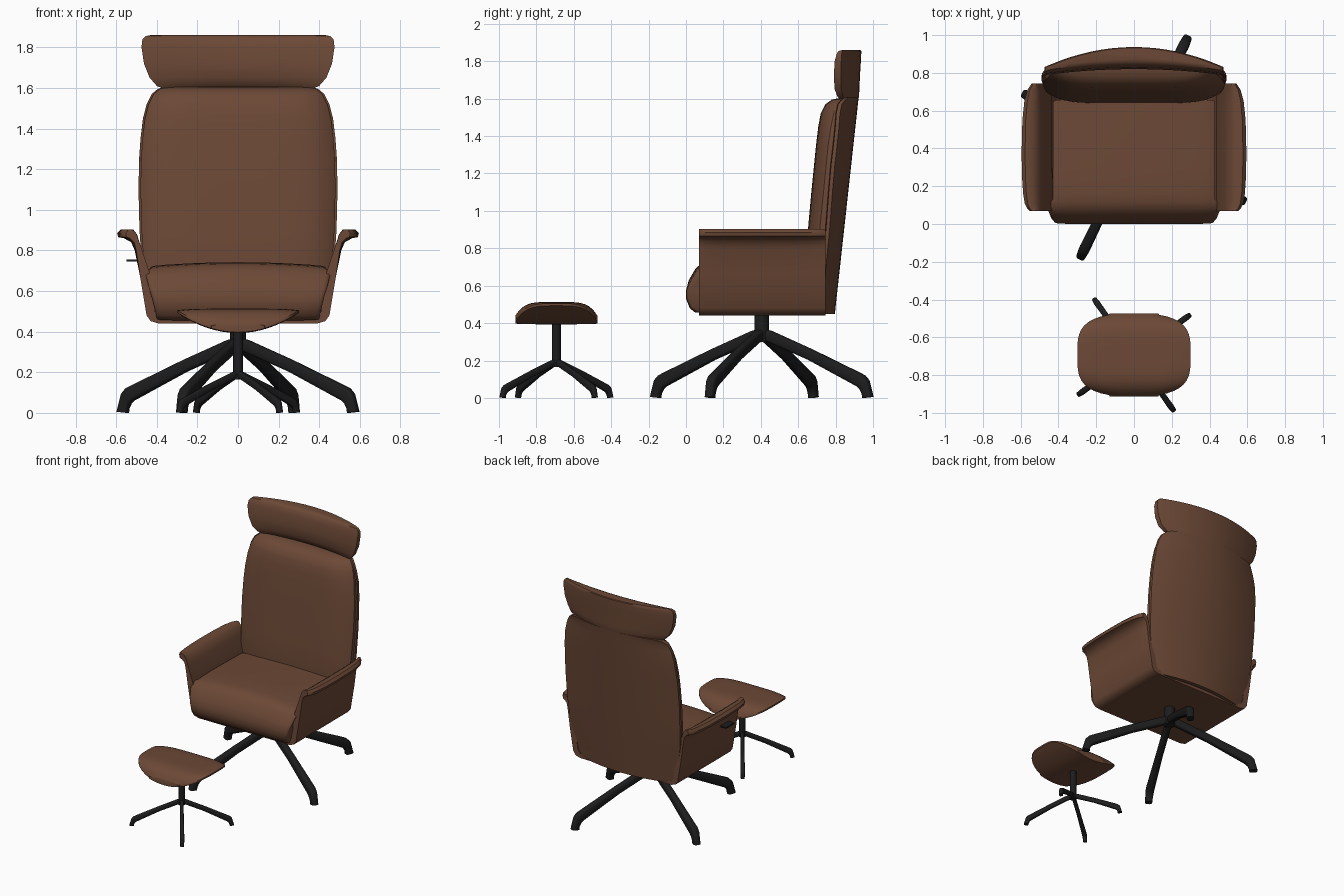
import bpy, bmesh, math
from mathutils import Matrix, Vector

if "Cube" in bpy.data.objects:
    bpy.data.objects.remove(bpy.data.objects["Cube"])


def material(name, rgb):
    m = bpy.data.materials.new(name)
    m.diffuse_color = (*rgb, 1)
    m.use_nodes = True
    m.node_tree.nodes["Principled BSDF"].inputs["Base Color"].default_value = m.diffuse_color
    return m


LEATHER = material("brown leather", (0.15, 0.066, 0.037))
METAL = material("black metal", (0.012, 0.012, 0.013))


def finish(name, bm, mat, angle=40):
    bmesh.ops.recalc_face_normals(bm, faces=bm.faces)
    me = bpy.data.meshes.new(name)
    bm.to_mesh(me)
    bm.free()
    ob = bpy.data.objects.new(name, me)
    bpy.context.collection.objects.link(ob)
    me.materials.append(mat)
    bpy.ops.object.select_all(action='DESELECT')
    ob.select_set(True)
    bpy.context.view_layer.objects.active = ob
    bpy.ops.object.shade_smooth_by_angle(angle=math.radians(angle))
    return ob


def loft(name, loops, mat, angle=40):
    """Skin a row of closed loops and cap both ends."""
    bm = bmesh.new()
    rows = [[bm.verts.new(p) for p in loop] for loop in loops]
    n = len(rows[0])
    for a, b in zip(rows, rows[1:]):
        for i in range(n):
            bm.faces.new((a[i], a[(i + 1) % n], b[(i + 1) % n], b[i]))
    bm.faces.new(rows[0])
    bm.faces.new(rows[-1])
    return finish(name, bm, mat, angle)


def section(w, front, front_edge, rear_edge, rear, p, q=2, n=24):
    """Lens-like cross-section: pairs (across, depth)."""
    us = [math.sin(math.pi / 2 * (2 * i / n - 1)) for i in range(n + 1)]
    a = [(u * w, front + (front_edge - front) * abs(u) ** p) for u in us]
    b = [(u * w, rear + (rear_edge - rear) * abs(u) ** q) for u in reversed(us)]
    return a + b


def upright_pad(name, levels, p):
    loft(name, [[(x, y, z) for x, y in section(*r, p)] for z, *r in levels], LEATHER)


# backrest cushion: height, half width, front, front edge, rear edge, rear
cushion = [
    (.46, .42, .66, .69, .70, .74), (.75, .465, .64, .70, .73, .78),
    (.90, .475, .652, .715, .745, .80), (1.1, .48, .67, .735, .76, .82),
    (1.25, .477, .685, .75, .773, .83), (1.35, .47, .695, .76, .785, .84),
    (1.45, .458, .707, .775, .795, .85), (1.52, .44, .72, .79, .80, .86),
    (1.57, .415, .745, .80, .81, .87), (1.595, .385, .78, .82, .83, .88),
    (1.605, .35, .83, .84, .845, .89)]
upright_pad("backrest_cushion", cushion, 6)

# curved rear shell of the backrest
outline = [(.45, .37, .72), (.462, .40, .715), (.49, .425, .71), (.56, .442, .715)]
outline += [(z, w + .01, e + .003) for z, w, f, fe, e, r in cushion[1:]]
shell = []
for z, w, e in outline:
    rear = .797 + (z - .46) * .11
    shell.append((z, w, rear - .03, e, e + .02, rear))
upright_pad("backrest_shell", shell, 2)

# headrest with forward wings
upright_pad("headrest", [
    (1.592, .36, .87, .83, .84, .92), (1.61, .40, .845, .81, .84, .925),
    (1.65, .435, .825, .795, .83, .927), (1.72, .463, .82, .79, .83, .93),
    (1.80, .475, .83, .795, .83, .935), (1.838, .471, .84, .805, .832, .937),
    (1.855, .455, .855, .815, .835, .937), (1.86, .43, .87, .835, .842, .932)], 2)

# armrest shell: U-shaped profile swept front to back, lip narrowing at the ends
half = [(.39, .44), (.43, .452), (.45, .48), (.48, .66), (.508, .80), (.525, .84),
        (.56, .86), (.588, .865), (.593, .885), (.575, .903), (.54, .902), (.505, .88),
        (.482, .83), (.435, .69), (.41, .50), (.39, .475)]
profile = half + [(-x, z) for x, z in reversed(half)]


def lip(x, f):
    return x if abs(x) < .49 else math.copysign(.49 + (abs(x) - .49) * f, x)


loft("armrest_shell", [[(lip(x, f), y, z) for x, z in profile] for y, f in
     [(.07, .6), (.085, .75), (.11, .86), (.16, .94), (.25, 1.0), (.38, 1.02),
      (.55, .98), (.65, .88), (.71, .72), (.745, .5)]], LEATHER)

# seat cushion: side profile swept across the width
side = [(.66, .735), (.3, .742), (.16, .739), (.12, .734), (.085, .722), (.05, .69),
        (.015, .63), (0, .575), (0, .53), (.02, .48), (.05, .456), (.66, .46)]
loops = []
for u, s in [(-1, .95), (-.985, .975), (-.95, .99), (-.8, 1), (-.5, 1), (-.25, 1), (0, 1),
             (.25, 1), (.5, 1), (.8, 1), (.95, .99), (.985, .975), (1, .95)]:
    loop = []
    for y, z in side:
        w = .40 + .058 * (z - .46) / .26
        if y > .1:
            w = min(w, .43)
        if z > .6:
            z -= .018 * u * u
        loop.append((u * w, .33 + (y - .33) * s, .6 + (z - .6) * s))
    loops.append(loop)
loft("seat_cushion", loops, LEATHER, 50)

# footstool cushion: soft top over a bowed underside, swept front to back
OY = -.693
loops = []
for i in range(25):
    v = math.sin(math.pi / 2 * (i / 12 - 1)) * .999
    w = .30 * (1 - abs(v) ** 3.6) ** (1 / 2.6)
    w = max(w, .13)
    top = .513 - .075 * abs(v) ** 5
    low = .393 + .004 * v * v
    edge = low + .10 * (w / .30) ** 2
    loops.append([(x, OY + .22 * v, z) for x, z in
                  section(w, top, min(edge + .012, top), min(edge, top - .012), low, 5)])
loft("footstool_cushion", loops, LEATHER)


def cylinder(name, r, z0, z1, y, mat):
    bm = bmesh.new()
    bmesh.ops.create_cone(bm, cap_ends=True, segments=28, radius1=r, radius2=r, depth=z1 - z0,
                          matrix=Matrix.Translation((0, y, (z0 + z1) / 2)))
    return finish(name, bm, mat)


# one leg: top (distance, height), bottom (distance, height), half width
LEG = [(0, .375, 0, .31, .024), (.06, .358, .05, .295, .024), (.3, .26, .28, .203, .024),
       (.56, .145, .535, .078, .028), (.61, .122, .572, .06, .029),
       (.635, .095, .588, .045, .028), (.648, .05, .60, .022, .026), (.66, .006, .602, 0, .025)]


def star_base(name, y, first, scale):
    for k in range(4):
        rot = Matrix.Rotation(math.radians(first + 90 * k), 3, 'Z')
        loops = []
        for rt, zt, rb, zb, hw in LEG:
            loop = []
            for i in range(16):
                a = math.tau * i / 16
                c, s = math.cos(a), math.sin(a)
                c = math.copysign(abs(c) ** .6, c)
                t = .5 + .5 * math.copysign(abs(s) ** .6, s)
                p = Vector((rb + (rt - rb) * t, c * hw, zb + (zt - zb) * t))
                loop.append(rot @ p * scale + Vector((0, y, 0)))
            loops.append(loop)
        loft(f"{name}_leg_{k + 1}", loops, METAL, 50)


# swivel bases and posts
star_base("chair", .405, 64, 1)
star_base("footstool", OY, 35.5, .56)
cylinder("chair_post", .04, .30, .45, .405, METAL)
cylinder("footstool_post", .024, .165, .40, OY, METAL)

# recline lever on the left side
bm = bmesh.new()
bmesh.ops.create_cube(bm, size=1, matrix=Matrix.Translation((-.515, .24, .75))
                      @ Matrix.Diagonal((.07, .10, .01, 1)))
finish("recline_lever", bm, METAL)
